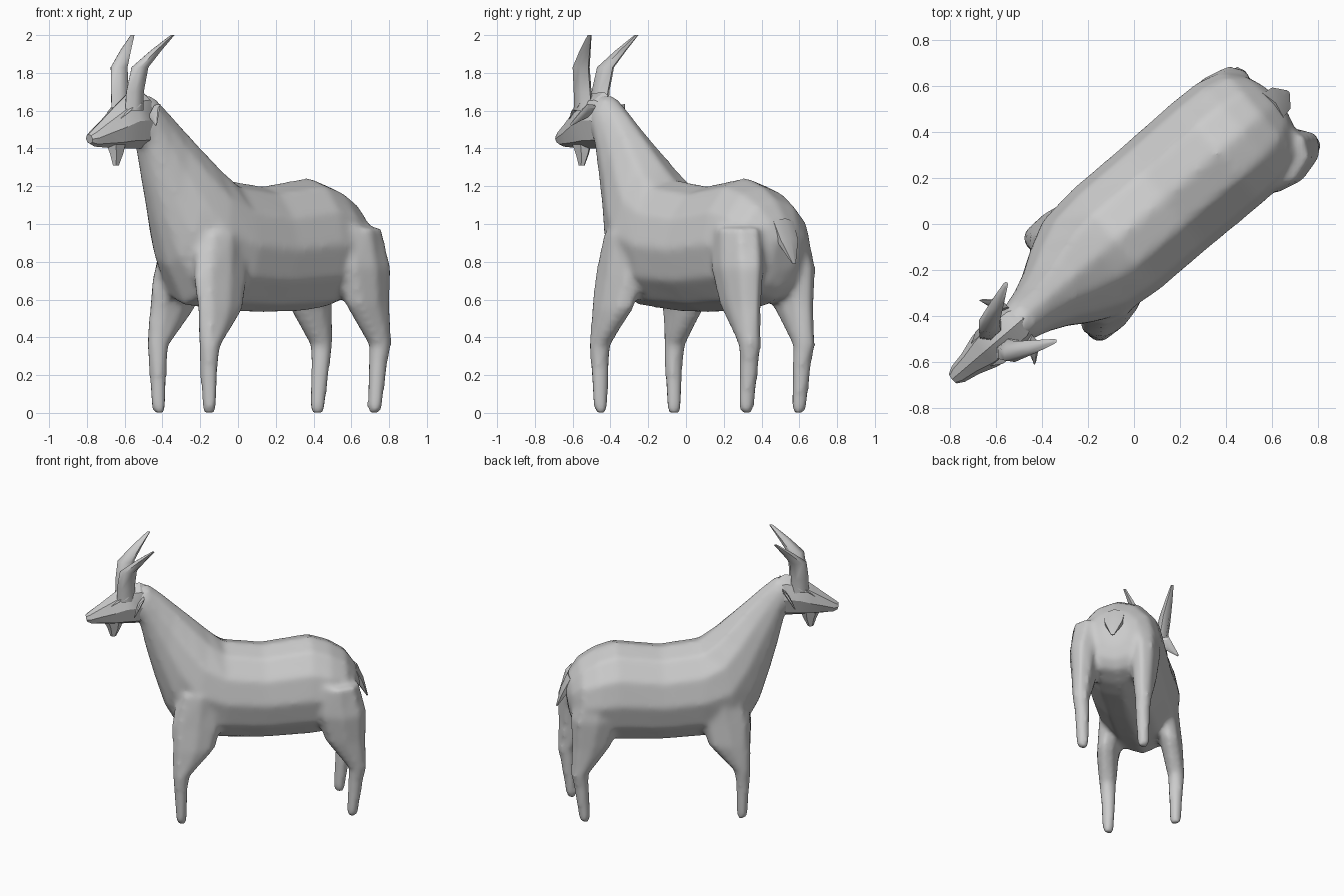
import bpy, bmesh, math
from mathutils import Vector, Matrix

cube = bpy.data.objects.get("Cube")
if cube:
    bpy.data.objects.remove(cube, do_unlink=True)

# Single plain grey
grey = bpy.data.materials.new("plain_grey")
grey.use_nodes = True
colour = (0.6, 0.6, 0.6, 1)
grey.diffuse_color = colour
grey.node_tree.nodes["Principled BSDF"].inputs["Base Color"].default_value = colour

# The animal is modelled along x (nose at -x), then turned to its final heading
HEADING = Matrix.Rotation(math.radians(40.5), 4, 'Z')


def loft(name, rings, sides, angle=35):
    """Skin closed rings given as (centre, first half axis, second half axis)."""
    bm = bmesh.new()
    loops = []
    for c, a, b in rings:
        c, a, b = Vector(c), Vector(a), Vector(b)
        loop = []
        for i in range(sides):
            t = math.tau * i / sides
            loop.append(bm.verts.new(c + a * math.cos(t) + b * math.sin(t)))
        loops.append(loop)
    for p, q in zip(loops, loops[1:]):
        for i in range(sides):
            j = (i + 1) % sides
            bm.faces.new((p[i], p[j], q[j], q[i]))
    bm.faces.new(loops[0][::-1])
    bm.faces.new(loops[-1])
    bmesh.ops.recalc_face_normals(bm, faces=bm.faces)
    bm.transform(HEADING)
    mesh = bpy.data.meshes.new(name)
    bm.to_mesh(mesh)
    bm.free()
    mesh.materials.append(grey)
    obj = bpy.data.objects.new(name, mesh)
    bpy.context.collection.objects.link(obj)
    bpy.ops.object.select_all(action='DESELECT')
    obj.select_set(True)
    bpy.context.view_layer.objects.active = obj
    bpy.ops.object.shade_smooth_by_angle(angle=math.radians(angle))
    return obj


def profile(stations):
    """Rings from top point, bottom point and half width."""
    rings = []
    for tx, tz, bx, bz, w in stations:
        centre = ((tx + bx) / 2, 0, (tz + bz) / 2)
        rings.append((centre, ((tx - bx) / 2, 0, (tz - bz) / 2), (0, w, 0)))
    return rings


def column(stations, side, stride=0, offset=0):
    """Level rings from x, y, z and two radii; stride sets one side ahead."""
    return [((x + stride * side, y * side + offset, z), (rx, 0, 0), (0, ry, 0))
            for x, y, z, rx, ry in stations]


# Trunk and neck
body = loft("body_and_legs", profile([
    (.83, .95, .80, .75, .09),
    (.80, 1.03, .77, .66, .18),
    (.73, 1.13, .72, .60, .255),
    (.62, 1.20, .60, .56, .29),
    (.49, 1.245, .47, .54, .295),
    (.17, 1.20, .17, .53, .29),
    (-.10, 1.235, -.10, .54, .29),
    (-.20, 1.32, -.38, .57, .27),
    (-.32, 1.43, -.50, .78, .21),
    (-.42, 1.52, -.57, 1.0, .155),
    (-.52, 1.61, -.625, 1.2, .12),
    (-.61, 1.68, -.67, 1.40, .10),
    (-.70, 1.69, -.70, 1.42, .085)]), 12, 50)

# Legs, from hoof to shoulder or hip
front = [(-.385, .235, 0, .030, .033), (-.385, .235, .03, .038, .041),
         (-.39, .237, .27, .049, .053), (-.385, .24, .36, .060, .058),
         (-.30, .225, .55, .15, .075), (-.275, .195, .72, .18, .09),
         (-.25, .16, .95, .15, .11)]
hind = [(.733, .204, 0, .032, .034), (.733, .204, .03, .040, .043),
        (.757, .205, .27, .053, .053), (.767, .21, .36, .063, .059),
        (.685, .205, .57, .14, .085), (.655, .20, .77, .18, .11),
        (.63, .17, .98, .15, .12)]
limbs = []
for side in (1, -1):
    limbs.append(loft("front_leg", column(front, side, .024, -.01), 8))
    limbs.append(loft("hind_leg", column(hind, side, -.025, -.022), 8))

# Fuse trunk and legs into one smooth skin
for limb in limbs:
    limb.select_set(True)
body.select_set(True)
bpy.context.view_layer.objects.active = body
bpy.ops.object.join()
skin = body.modifiers.new("skin", 'REMESH')
skin.mode = 'VOXEL'
skin.voxel_size = 0.018
skin.use_smooth_shade = True
blend = body.modifiers.new("blend", 'SMOOTH')
blend.factor = 0.5
blend.iterations = 8

# Head, tapering to the muzzle
loft("head", profile([
    (-.60, 1.66, -.62, 1.44, .06),
    (-.67, 1.70, -.66, 1.40, .095),
    (-.77, 1.69, -.76, 1.40, .10),
    (-.86, 1.62, -.85, 1.40, .085),
    (-.94, 1.555, -.93, 1.405, .058),
    (-1.01, 1.50, -1.0, 1.41, .044),
    (-1.04, 1.475, -1.03, 1.425, .027)]), 8, 30)

# Beard
loft("beard", [
    ((-.85, 0, 1.43), (.07, 0, 0), (0, .045, 0)),
    ((-.845, 0, 1.37), (.045, 0, 0), (0, .03, 0)),
    ((-.85, 0, 1.31), (.02, 0, 0), (0, .014, 0))], 6, 30)

# Short pointed tail lying against the rump
loft("tail", [
    ((.78, 0, 1.0), (.03, 0, .03), (0, .08, 0)),
    ((.83, 0, .91), (.025, 0, .015), (0, .07, 0)),
    ((.88, 0, .79), (.006, 0, 0), (0, .012, 0))], 6, 30)

for side, tag in ((1, "right"), (-1, "left")):
    # Horn, upright at the root then swept back and out
    loft("horn_" + tag, column([
        (-.77, .055, 1.60, .062, .045), (-.77, .062, 1.70, .06, .042),
        (-.755, .085, 1.83, .058, .04), (-.675, .125, 1.92, .036, .026),
        (-.595, .163, 2.0, .012, .01)], side), 6, 62)
    # Drooping ear
    loft("ear_" + tag, [
        ((-.67, .08 * side, 1.60), (.02, 0, .03), (-.012, .012 * side, 0)),
        ((-.68, .13 * side, 1.59), (.03, 0, .045), (-.015, .012 * side, 0)),
        ((-.72, .18 * side, 1.53), (.006, 0, .012), (-.006, .004 * side, 0))], 6, 30)
    # Brow ridge above the eye
    loft("brow_" + tag, [
        ((-.76, .075 * side, 1.63), (.02, 0, .02), (0, .025, 0)),
        ((-.82, .072 * side, 1.605), (.02, 0, .02), (0, .022, 0)),
        ((-.87, .058 * side, 1.56), (.008, 0, .008), (0, .008, 0))], 6, 30)
